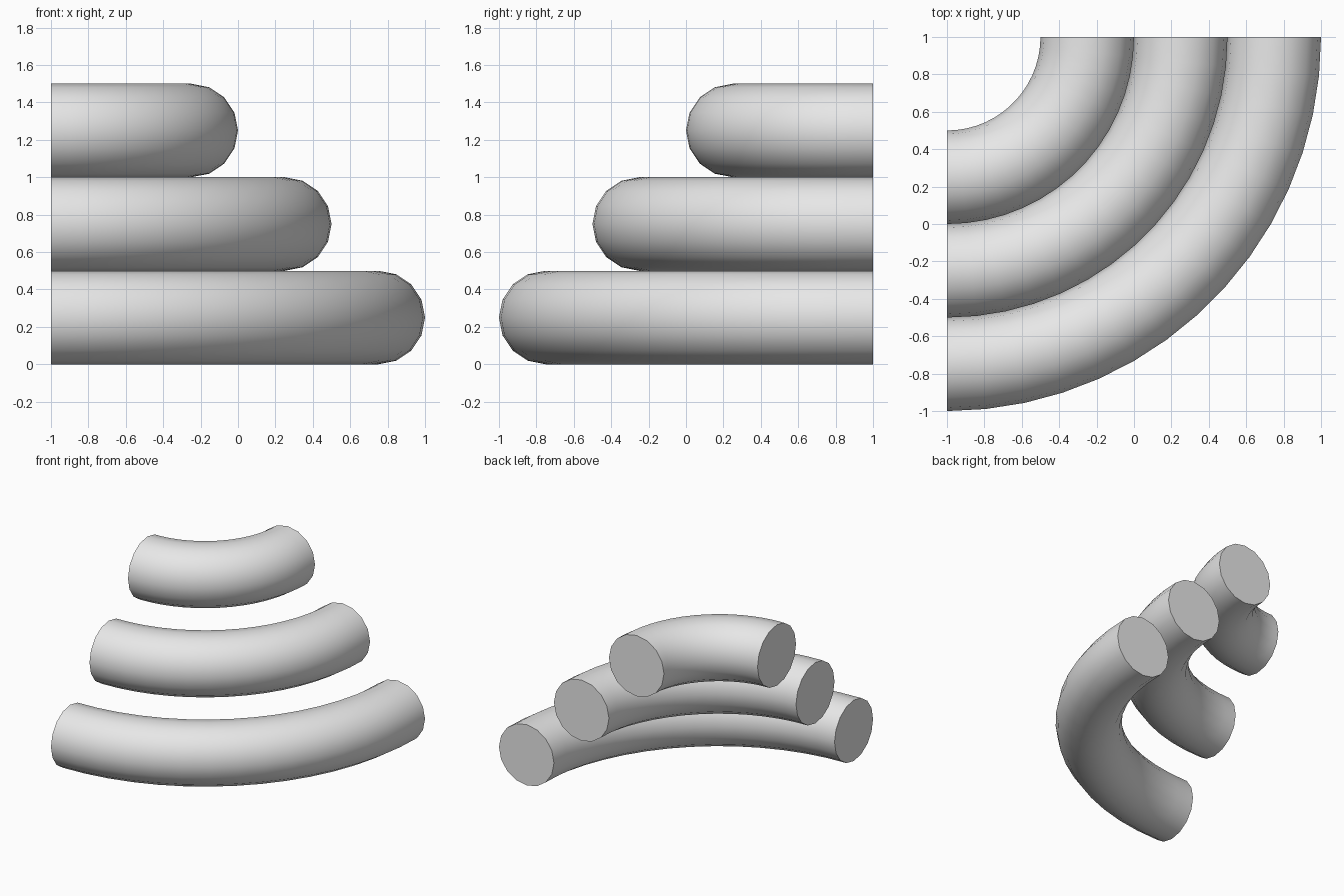
import bpy, bmesh, math
from mathutils import Vector, Matrix

if "Cube" in bpy.data.objects:
    bpy.data.objects.remove(bpy.data.objects["Cube"])

CENTRE = Vector((-1, 1, 0))   # shared corner the arcs sweep around
TUBE_R = 0.25
SIDES, STEPS = 16, 15

grey = bpy.data.materials.new("light_grey")
grey.diffuse_color = (0.8, 0.8, 0.8, 1)
grey.use_nodes = True
grey.node_tree.nodes["Principled BSDF"].inputs["Base Color"].default_value = grey.diffuse_color


def quarter_tube(name, radius, z):
    """Round tube swept through a quarter turn, with flat end caps."""
    bm = bmesh.new()
    rings = []
    for i in range(STEPS + 1):
        turn = Matrix.Rotation(-math.pi / 2 * (1 - i / STEPS), 3, 'Z')
        ring = []
        for j in range(SIDES):
            a = 2 * math.pi * j / SIDES
            p = Vector((radius + TUBE_R * math.cos(a), 0, z + TUBE_R * math.sin(a)))
            ring.append(bm.verts.new(CENTRE + turn @ p))
        rings.append(ring)
    for r0, r1 in zip(rings, rings[1:]):
        for j in range(SIDES):
            k = (j + 1) % SIDES
            bm.faces.new((r0[j], r0[k], r1[k], r1[j]))
    bm.faces.new(rings[0])
    bm.faces.new(rings[-1])
    bmesh.ops.recalc_face_normals(bm, faces=bm.faces)
    mesh = bpy.data.meshes.new(name)
    bm.to_mesh(mesh)
    bm.free()
    mesh.materials.append(grey)
    obj = bpy.data.objects.new(name, mesh)
    bpy.context.collection.objects.link(obj)
    # smooth tube, sharp cap rims
    bpy.ops.object.select_all(action='DESELECT')
    obj.select_set(True)
    bpy.context.view_layer.objects.active = obj
    bpy.ops.object.shade_smooth_by_angle(angle=math.radians(40))


# Three stacked arcs, each stepping inwards as it rises
for i, name in enumerate(("lower_tube", "middle_tube", "upper_tube")):
    quarter_tube(name, 1.75 - 0.5 * i, 0.25 + 0.5 * i)
